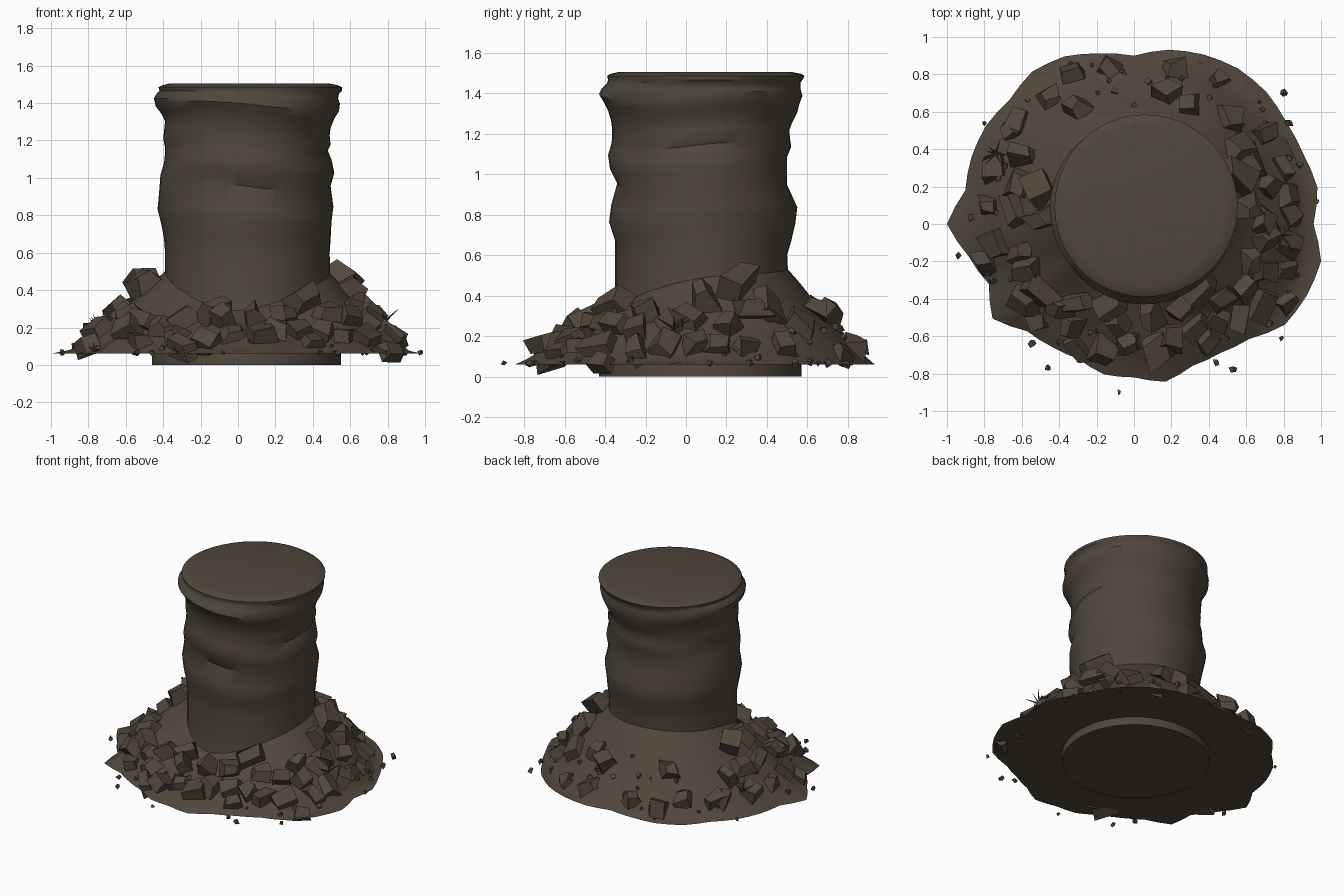
import bpy, bmesh, math, random
from mathutils import Vector, Matrix, Euler

if "Cube" in bpy.data.objects:
    bpy.data.objects.remove(bpy.data.objects["Cube"])
random.seed(11)
uni = random.uniform
CX, CY = 0.055, 0.09
TAU = math.tau


def material(name, rgb):
    m = bpy.data.materials.new(name)
    m.use_nodes = True
    color = (*rgb, 1)
    m.diffuse_color = color
    node = next(n for n in m.node_tree.nodes if n.type == 'BSDF_PRINCIPLED')
    node.inputs["Base Color"].default_value = color
    node.inputs["Roughness"].default_value = 0.9
    return m


column_mat = material("weathered brown", (0.078, 0.062, 0.044))
earth_mat = material("earth brown", (0.081, 0.062, 0.044))


def finish(name, bm, mat, smooth=None):
    bmesh.ops.recalc_face_normals(bm, faces=bm.faces)
    me = bpy.data.meshes.new(name)
    bm.to_mesh(me)
    bm.free()
    me.materials.append(mat)
    ob = bpy.data.objects.new(name, me)
    bpy.context.collection.objects.link(ob)
    if smooth:
        bpy.ops.object.select_all(action='DESELECT')
        ob.select_set(True)
        bpy.context.view_layer.objects.active = ob
        bpy.ops.object.shade_smooth_by_angle(angle=math.radians(smooth))


def loft(rings):
    """Skin closed rings of points, with a flat cap on both ends."""
    bm = bmesh.new()
    loops = [[bm.verts.new(p) for p in ring] for ring in rings]
    n = len(loops[0])
    for low, high in zip(loops, loops[1:]):
        for i in range(n):
            j = (i + 1) % n
            bm.faces.new((low[i], low[j], high[j], high[i]))
    bm.faces.new(loops[0][::-1])
    bm.faces.new(loops[-1])
    return bm


def around(values, a):
    """Blend evenly spaced values around a full turn."""
    f = a / TAU % 1 * len(values)
    i = int(f) % len(values)
    k = f - int(f)
    return values[i] * (1 - k) + values[(i + 1) % len(values)] * k


# Column: height, then radius toward left, back, right and front
PROFILE = [
    (0, .495, .48, .515, .52), (.1, .495, .48, .515, .52),
    (.2, .45, .44, .46, .46), (.4, .44, .42, .445, .44),
    (.6, .435, .41, .445, .44), (.67, .44, .43, .45, .44),
    (.76, .445, .45, .465, .47), (.84, .455, .46, .485, .46),
    (.95, .44, .41, .475, .43), (1.02, .46, .41, .47, .465),
    (1.09, .445, .41, .45, .475), (1.14, .425, .43, .445, .46),
    (1.17, .44, .425, .445, .455), (1.22, .435, .42, .455, .455),
    (1.26, .44, .435, .45, .46), (1.31, .46, .46, .445, .475),
    (1.35, .485, .47, .465, .495), (1.39, .49, .485, .495, .52),
    (1.425, .48, .475, .505, .505), (1.45, .485, .475, .49, .48),
    (1.465, .5, .485, .475, .475), (1.485, .5, .495, .48, .48),
    (1.495, .48, .48, .46, .465), (1.505, .43, .43, .42, .42)]
SEG = 48
rings = []
for z, *radii in PROFILE:
    wave = 0.016 if 0.7 < z < 1.4 else 0
    ring = []
    for s in range(SEG):
        a = s * TAU / SEG
        quarter = a / TAU * 4
        i = int(quarter)
        k = (1 - math.cos((quarter - i) * math.pi)) / 2
        r = radii[i] * (1 - k) + radii[(i + 1) % 4] * k
        dz = wave * math.sin(2 * a) + wave * 0.5 * math.sin(3 * a + 1)
        ring.append((CX + r * math.cos(a), CY + r * math.sin(a), z + dz))
    rings.append(ring)
finish("column", loft(rings), column_mat, 40)

# Mound of earth with an uneven skirt
OUTLINE = [.96, 1, .98, .98, 1, 1, .98, .95, .9, .93, .97, .98, .94, .95, .94, .92,
           1, .9, .84, .91, .81, .79, .78, .82, .82, .86, .82, .83, .87, .97, 1, 1.02]
EDGE = 0.06


def inner(a):
    return 0.4 + CX * math.cos(a) + CY * math.sin(a)


def climb(a, r):
    """0 at the foot of the slope, 1 at the column."""
    foot = min(around(OUTLINE, a), .93)
    return min(max((foot - r) / (foot - inner(a)), 0), 1)


def ground(a, r):
    t = climb(a, r)
    top = 0.5 + 0.11 * math.sin(a) - 0.07 * math.sin(a) ** 2
    bump = 0.014 * math.sin(5 * a + 7 * t) * math.sin(math.pi * t)
    return EDGE + (top - EDGE) * t ** 1.05 + bump


def ground_at(x, y):
    return ground(math.atan2(y, x), math.hypot(x, y))


rings = []
for step in range(11):
    t = step / 10
    ring = []
    for s in range(64):
        a = s * TAU / 64
        r = around(OUTLINE, a) * (1 - t) + inner(a) * t
        ring.append((r * math.cos(a), r * math.sin(a), ground(a, r)))
    rings.append(ring)
finish("earth_mound", loft(rings), earth_mat, 40)


# Broken stones scattered over the mound
def add_stone(bm, pos, size, rot):
    verts = bmesh.ops.create_cube(bm, size=1)['verts']
    taper = uni(.5, .95)
    for v in verts:
        if v.co.z > 0:
            v.co.x *= taper
            v.co.y *= taper
        v.co += Vector((uni(-.17, .17), uni(-.17, .17), uni(-.17, .17)))
        v.co = Vector(c * s for c, s in zip(v.co, size))
    bmesh.ops.transform(bm, verts=verts, matrix=Matrix.Translation(pos) @ rot)


STONES = [
    (.17, .7), (.22, .83), (.3, .64), (.45, .77), (-.13, .83), (-.34, .8), (-.45, .68),
    (-.31, .62), (-.62, .55), (-.66, .5), (-.75, .3), (-.6, .37), (-.62, .22), (-.78, .1),
    (-.65, .08), (-.5, .2), (-.5, .03), (-.75, -.12), (-.62, -.16), (-.8, -.2),
    (-.57, -.25), (-.6, -.42), (-.5, -.37), (-.42, -.45), (-.52, -.52), (-.35, -.55),
    (-.3, -.67), (-.3, -.42), (-.12, -.45), (-.17, -.68), (-.02, -.65), (-.08, -.53),
    (.08, -.5), (.12, -.68), (.2, -.6), (.27, -.45), (.33, -.56), (.4, -.63), (.36, -.36),
    (.48, -.4), (.56, -.5), (.45, -.52), (.6, -.35), (.68, -.43), (.82, -.42), (.7, -.25),
    (.8, -.25), (.62, -.2), (.83, -.1), (.72, -.08), (.84, .05), (.7, .02), (.6, .08),
    (.72, .2), (.62, .33), (.8, .3), (.7, .48), (.57, .42), (.55, .25), (.83, .15), (.52, .57)]
bm = bmesh.new()
for x, y in STONES:
    a = math.atan2(y, x)
    t = climb(a, math.hypot(x, y))
    size = Vector((uni(.12, .18), uni(.09, .14), uni(.07, .11))) * (.8 + .45 * t)
    # lean each stone with the slope, then turn it about its own axis
    lean = Matrix.Rotation(a, 4, 'Z') @ Matrix.Rotation(uni(.3, .9), 4, 'Y')
    spin = Euler((uni(-.5, .5), uni(-.3, .3), uni(0, TAU))).to_matrix().to_4x4()
    lift = .005 + .06 * t
    add_stone(bm, Vector((x, y, ground_at(x, y) + lift)), size, lean @ spin)
finish("broken_stones", bm, earth_mat)

# Pebbles on the slope and just beyond its rim
spots = [(-.46, -.77), (-.08, -.9), (.53, -.78), (.44, -.74), (.79, -.61), (.8, .7),
         (.83, .54), (-.8, .54), (-.94, -.17), (.98, .12), (-.54, -.64)]
for _ in range(75):
    a = uni(0, TAU)
    r = around(OUTLINE, a) * uni(.7, .97)
    spots.append((r * math.cos(a), r * math.sin(a)))
bm = bmesh.new()
for x, y in spots:
    d = uni(.018, .034)
    rot = Euler((uni(0, 3), uni(0, 3), uni(0, 3))).to_matrix().to_4x4()
    add_stone(bm, Vector((x, y, ground_at(x, y) + .006)), (d, d, d * .8), rot)
finish("pebbles", bm, earth_mat)

# Two small dry sprigs
bm = bmesh.new()
for x, y in ((-.74, .38), (.79, -.06)):
    base = Vector((x, y, ground_at(x, y) + .05))
    for i in range(6):
        a = i * TAU / 6 + uni(-.3, .3)
        way = Vector((math.cos(a), math.sin(a), uni(.5, 1.8))).normalized()
        length = uni(.07, .12)
        place = Matrix.Translation(base + way * length / 2)
        turn = way.to_track_quat('Z', 'Y').to_matrix().to_4x4()
        bmesh.ops.create_cone(bm, cap_ends=True, segments=4, radius1=.007, radius2=.001,
                              depth=length, matrix=place @ turn)
finish("dry_sprigs", bm, earth_mat)
